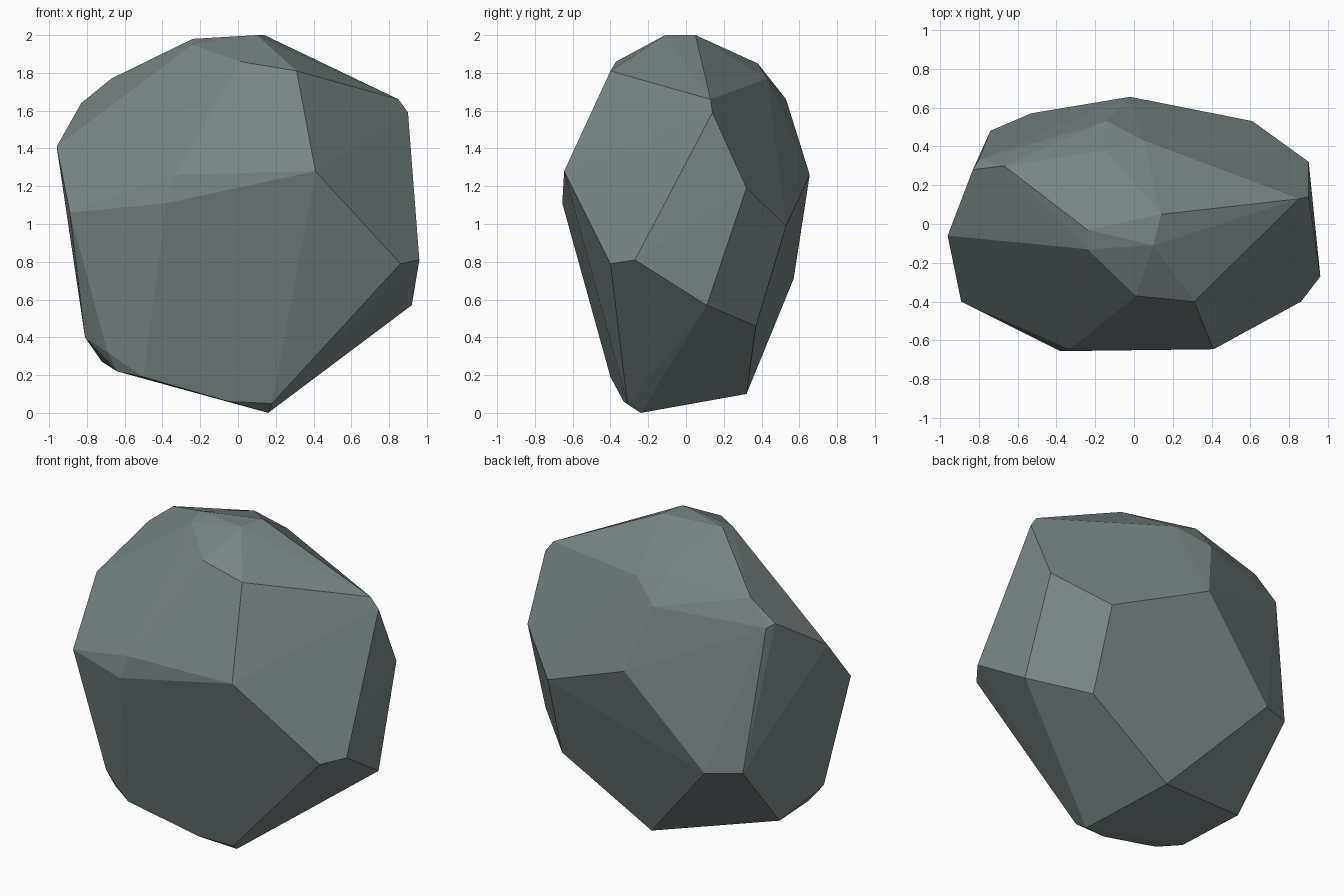
import bpy, bmesh, math

# Corner points of the chipped boulder, grouped by region
crown = [(0.14, 0.05, 2.0), (0.10, -0.11, 2.0), (-0.24, -0.03, 1.98), (-0.24, -0.13, 1.95),
         (0.01, -0.37, 1.86), (0.31, -0.40, 1.81), (-0.15, 0.38, 1.85), (0.05, 0.43, 1.77),
         (-0.14, 0.53, 1.66), (-0.67, 0.30, 1.77), (-0.83, 0.28, 1.64), (-0.80, 0.33, 1.62),
         (0.85, 0.13, 1.66), (0.90, 0.14, 1.59)]
girdle = [(-0.96, -0.06, 1.41), (-0.89, -0.40, 1.06), (-0.38, -0.655, 1.11), (-0.33, -0.645, 1.26),
          (0.41, -0.645, 1.28), (0.86, -0.40, 0.79), (0.96, -0.27, 0.81), (0.90, 0.32, 1.19),
          (0.61, 0.53, 0.99), (-0.02, 0.655, 1.26), (-0.53, 0.57, 0.71), (-0.74, 0.48, 0.73),
          (0.92, 0.11, 0.57), (0.62, 0.37, 0.46)]
foot = [(0.02, 0.32, 0.10), (0.16, -0.24, 0.0), (0.18, -0.31, 0.05), (-0.05, -0.33, 0.06),
        (-0.50, -0.40, 0.19), (-0.64, -0.325, 0.22), (-0.69, -0.35, 0.32),
        (-0.81, -0.24, 0.40), (-0.72, 0.08, 0.27)]

# Wrap the corners in a convex hull and merge nearly flat facets
bm = bmesh.new()
for p in crown + girdle + foot:
    bm.verts.new(p)
bmesh.ops.convex_hull(bm, input=bm.verts[:])
loose = [v for v in bm.verts if not v.link_faces]
bmesh.ops.delete(bm, geom=loose, context='VERTS')
bmesh.ops.dissolve_limit(bm, angle_limit=math.radians(2), verts=bm.verts[:], edges=bm.edges[:])
bmesh.ops.recalc_face_normals(bm, faces=bm.faces[:])

mesh = bpy.data.meshes.new("boulder")
bm.to_mesh(mesh)
bm.free()
boulder = bpy.data.objects.new("boulder", mesh)
bpy.context.collection.objects.link(boulder)

# Single stone colour, flat shaded
stone = bpy.data.materials.new("grey stone")
stone.diffuse_color = (0.195, 0.235, 0.235, 1)
mesh.materials.append(stone)
